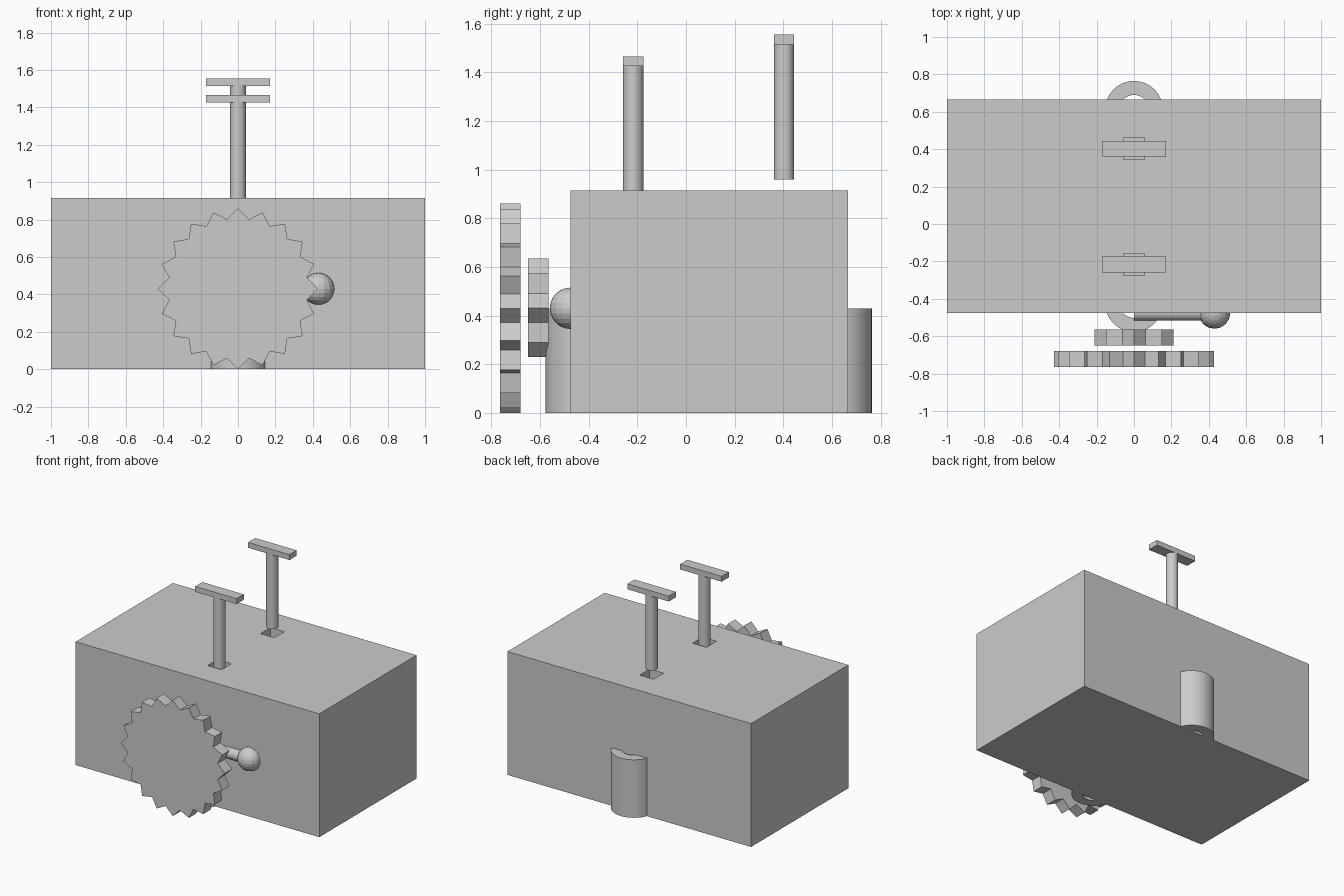
import bpy, bmesh, math
from mathutils import Matrix

if "Cube" in bpy.data.objects:
    bpy.data.objects.remove(bpy.data.objects["Cube"])

GREY = 0.6
grey = bpy.data.materials.new("plain grey")
grey.use_nodes = True
grey.diffuse_color = (GREY, GREY, GREY, 1)
grey.node_tree.nodes["Principled BSDF"].inputs["Base Color"].default_value = (GREY, GREY, GREY, 1)


def finish(name, bm, smooth=False):
    bmesh.ops.recalc_face_normals(bm, faces=bm.faces)
    mesh = bpy.data.meshes.new(name)
    bm.to_mesh(mesh)
    bm.free()
    mesh.materials.append(grey)
    obj = bpy.data.objects.new(name, mesh)
    bpy.context.collection.objects.link(obj)
    if smooth:
        bpy.ops.object.select_all(action='DESELECT')
        obj.select_set(True)
        bpy.context.view_layer.objects.active = obj
        bpy.ops.object.shade_smooth_by_angle(angle=math.radians(35))
    return obj


def box(name, x, y, z):
    """Box from (min, max) pairs."""
    bm = bmesh.new()
    spans = (x, y, z)
    centre = [sum(s) / 2 for s in spans]
    size = [s[1] - s[0] for s in spans]
    bmesh.ops.create_cube(bm, size=1, matrix=Matrix.Translation(centre) @ Matrix.Diagonal((*size, 1)))
    return finish(name, bm)


def rod(name, radius, length, centre, turn=Matrix(), sides=24):
    bm = bmesh.new()
    bmesh.ops.create_cone(bm, cap_ends=True, segments=sides, radius1=radius, radius2=radius,
                          depth=length, matrix=Matrix.Translation(centre) @ turn)
    return finish(name, bm, True)


def tube(name, y, outer, inner, height, sides=32):
    """Upright tube standing on the floor."""
    bm = bmesh.new()
    rings = []
    for r, z in ((outer, 0), (outer, height), (inner, height), (inner, 0)):
        rings.append([bm.verts.new((r * math.cos(math.tau * i / sides),
                                    y + r * math.sin(math.tau * i / sides), z)) for i in range(sides)])
    for k in range(4):
        a, b = rings[k], rings[(k + 1) % 4]
        for i in range(sides):
            j = (i + 1) % sides
            bm.faces.new((a[i], a[j], b[j], b[i]))
    return finish(name, bm, True)


def gear(name, squares, radius, height, y0, y1, z):
    """Star outline of several squares turned about one centre."""
    bm = bmesh.new()
    teeth = squares * 4
    valley = math.sqrt(0.5) / math.cos(math.pi / 4 - math.pi / teeth)
    outline = []
    for i in range(teeth * 2):
        r = valley if i % 2 else 1
        a = math.pi * i / teeth
        outline.append(bm.verts.new((radius * r * math.sin(a), y0, z + height * r * math.cos(a))))
    face = bm.faces.new(outline)
    moved = bmesh.ops.extrude_face_region(bm, geom=[face], use_keep_orig=True)["geom"]
    bmesh.ops.translate(bm, verts=[v for v in moved if isinstance(v, bmesh.types.BMVert)],
                        vec=(0, y1 - y0, 0))
    return finish(name, bm)


# Main block
BACK, FRONT, TOP = 0.665, -0.475, 0.915
body = box("body", (-1, 1), (FRONT, BACK), (0, TOP))

# Plungers with square sockets in the block
for side, y, low, high in (("front", -0.217, 0.87, 1.465), ("back", 0.403, 0.96, 1.555)):
    bar = high - 0.04
    rod(side + "_plunger_rod", 0.042, bar - low, (0, y, (low + bar) / 2))
    box(side + "_plunger_bar", (-0.17, 0.17), (y - 0.042, y + 0.042), (bar, high))
    cutter = box(side + "_socket_cutter", (-0.057, 0.057), (y - 0.059, y + 0.059), (0.5, 1))
    cutter.hide_render = True
    cutter.hide_set(True)
    cutter.display_type = 'WIRE'
    cut = body.modifiers.new(side + "_socket", 'BOOLEAN')
    cut.operation = 'DIFFERENCE'
    cut.solver = 'EXACT'
    cut.object = cutter

# Bake the sockets and drop the cutters
bpy.context.view_layer.update()
baked = bpy.data.meshes.new_from_object(body.evaluated_get(bpy.context.evaluated_depsgraph_get()))
body.modifiers.clear()
body.data = baked
for side in ("front", "back"):
    bpy.data.objects.remove(bpy.data.objects[side + "_socket_cutter"])

# Half-sunk upright tubes
tube("front_tube", -0.422, 0.155, 0.08, 0.43)
tube("back_tube", 0.61, 0.155, 0.08, 0.43)

# Toothed wheels
gear("large_gear", 5, 0.427, 0.43, -0.765, -0.68, 0.43)
gear("small_gear", 2, 0.212, 0.203, -0.65, -0.565, 0.432)

# Side lever with a ball end
rod("lever_rod", 0.042, 0.4, (0.2, FRONT, 0.43), Matrix.Rotation(math.pi / 2, 4, 'Y'), 16)
bm = bmesh.new()
bmesh.ops.create_uvsphere(bm, u_segments=16, v_segments=12, radius=0.085,
                          matrix=Matrix.Translation((0.43, FRONT, 0.43)))
finish("lever_ball", bm)
